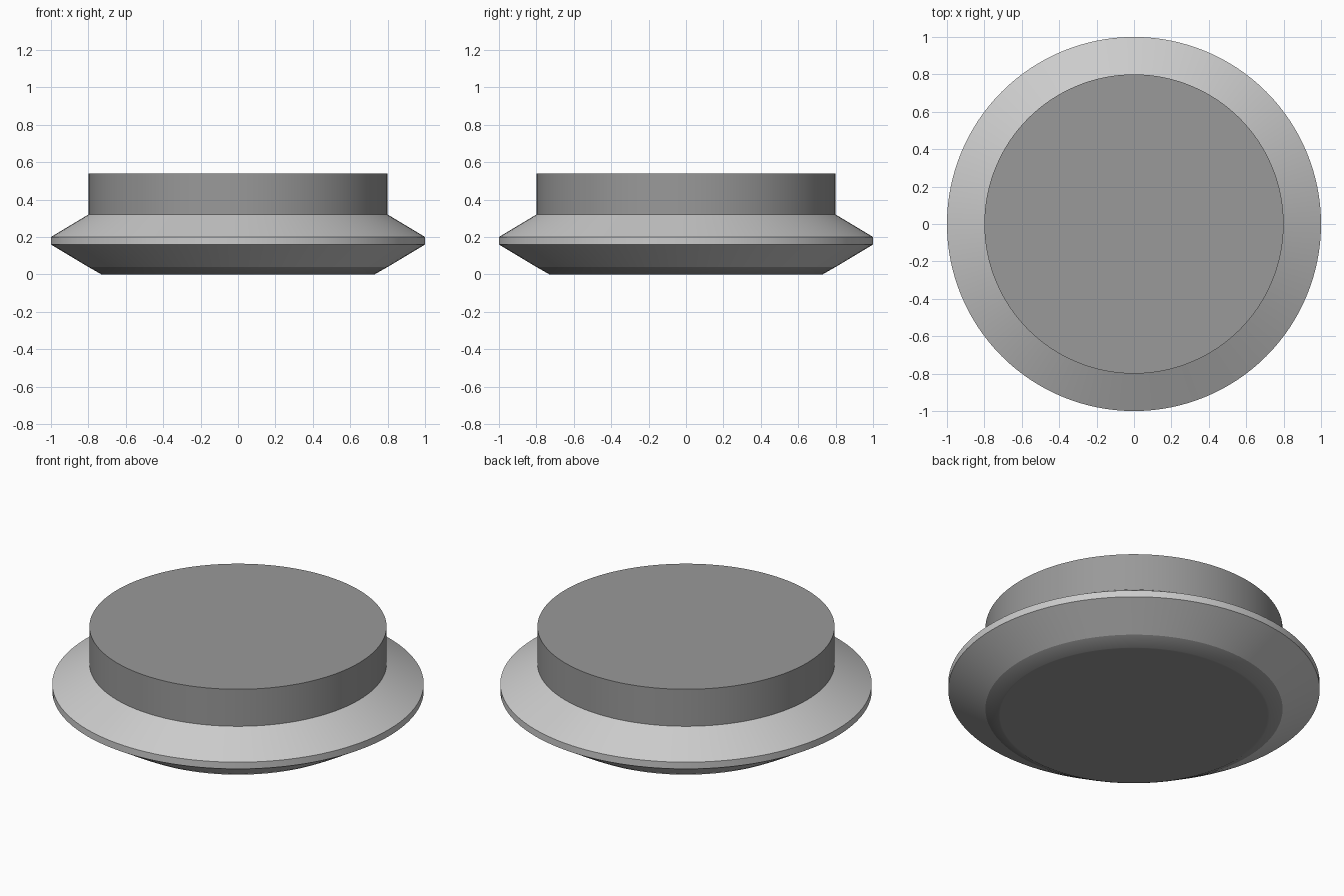
import bpy, bmesh, math

if "Cube" in bpy.data.objects:
    bpy.data.objects.remove(bpy.data.objects["Cube"])

SEGMENTS = 128


def lathe(name, profile, capped):
    """Revolve (radius, z) points around z, optionally capping both ends."""
    bm = bmesh.new()
    rings = []
    for r, z in profile:
        rings.append([bm.verts.new((r * math.cos(2 * math.pi * i / SEGMENTS),
                                    r * math.sin(2 * math.pi * i / SEGMENTS), z))
                      for i in range(SEGMENTS)])
    for low, high in zip(rings, rings[1:]):
        for i in range(SEGMENTS):
            j = (i + 1) % SEGMENTS
            bm.faces.new((low[i], low[j], high[j], high[i]))
    if capped:
        bm.faces.new(rings[0][::-1])
        bm.faces.new(rings[-1])
    mesh = bpy.data.meshes.new(name)
    bm.to_mesh(mesh)
    bm.free()
    obj = bpy.data.objects.new(name, mesh)
    bpy.context.collection.objects.link(obj)
    bpy.context.view_layer.objects.active = obj
    obj.select_set(True)
    bpy.ops.object.shade_smooth_by_angle(angle=math.radians(40))
    obj.select_set(False)
    return obj


# Dark round drum with a chamfered foot
drum = lathe("drum", [(0.72, 0.0), (0.73, 0.0), (0.80, 0.04),
                      (0.80, 0.32), (0.80, 0.54)], True)
dark_grey = bpy.data.materials.new("dark_grey")
dark_grey.diffuse_color = (0.32, 0.32, 0.32, 1.0)
dark_grey.use_nodes = True
dark_grey.node_tree.nodes["Principled BSDF"].inputs["Base Color"].default_value = dark_grey.diffuse_color
drum.data.materials.append(dark_grey)

# Lighter wedge-shaped flange around the drum
lathe("flange", [(0.80, 0.04), (1.00, 0.16), (1.00, 0.20), (0.80, 0.32)], False)
